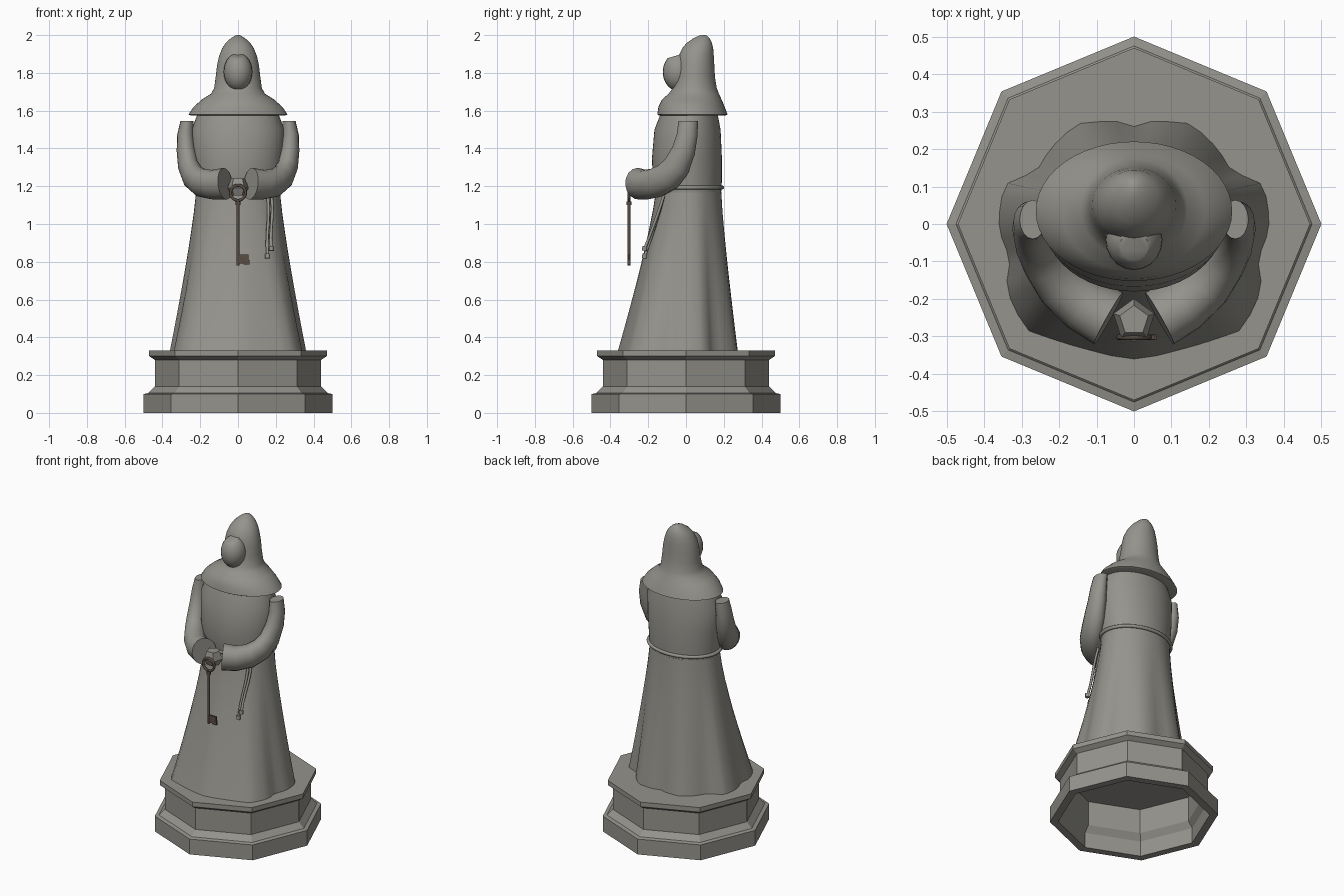
import bpy, bmesh
from math import sin, cos, pi, radians
from mathutils import Vector

cube = bpy.data.objects.get("Cube")
if cube:
    bpy.data.objects.remove(cube)


def material(name, rgb):
    m = bpy.data.materials.new(name)
    m.use_nodes = True
    m.diffuse_color = (*rgb, 1)
    node = m.node_tree.nodes["Principled BSDF"]
    node.inputs["Base Color"].default_value = (*rgb, 1)
    node.inputs["Roughness"].default_value = 0.9
    return m


STONE = material("grey stone", (0.30, 0.293, 0.265))
IRON = material("dark bronze", (0.10, 0.075, 0.055))


def finish(obj, mat, angle):
    obj.data.materials.append(mat)
    bpy.ops.object.select_all(action="DESELECT")
    obj.select_set(True)
    bpy.context.view_layer.objects.active = obj
    if obj.type == "CURVE":
        bpy.ops.object.convert(target="MESH")
    if angle:
        bpy.ops.object.shade_smooth_by_angle(angle=radians(angle))
    return obj


def from_bmesh(name, bm, mat, angle):
    bmesh.ops.recalc_face_normals(bm, faces=bm.faces)
    mesh = bpy.data.meshes.new(name)
    bm.to_mesh(mesh)
    bm.free()
    obj = bpy.data.objects.new(name, mesh)
    bpy.context.collection.objects.link(obj)
    return finish(obj, mat, angle)


def loft(name, rings, mat=STONE, angle=40):
    """Skin a list of equal rings and cap both ends."""
    bm = bmesh.new()
    loops = [[bm.verts.new(p) for p in ring] for ring in rings]
    n = len(loops[0])
    for lo, hi in zip(loops, loops[1:]):
        for i in range(n):
            j = (i + 1) % n
            bm.faces.new((lo[i], lo[j], hi[j], hi[i]))
    bm.faces.new(loops[0])
    bm.faces.new(loops[-1])
    return from_bmesh(name, bm, mat, angle)


def ellipse(z, rx, front, back, n=48):
    cy, ry = (front + back) / 2, (back - front) / 2
    return [Vector((rx * cos(2 * pi * i / n), cy + ry * sin(2 * pi * i / n), z))
            for i in range(n)]


def cord(name, pts, r, mat=STONE, cyclic=False):
    cu = bpy.data.curves.new(name, "CURVE")
    cu.dimensions = "3D"
    cu.bevel_depth, cu.bevel_resolution = r, 2
    cu.use_fill_caps = True
    sp = cu.splines.new("POLY")
    sp.points.add(len(pts) - 1)
    for p, co in zip(sp.points, pts):
        p.co = (*co, 1)
    sp.use_cyclic_u = cyclic
    obj = bpy.data.objects.new(name, cu)
    bpy.context.collection.objects.link(obj)
    return finish(obj, mat, 50)


def box(name, lo, hi, mat):
    bm = bmesh.new()
    bmesh.ops.create_cube(bm, size=1)
    for v in bm.verts:
        v.co = [(a + b) / 2 + c * (b - a) for a, b, c in zip(lo, hi, v.co)]
    return from_bmesh(name, bm, mat, 0)


# Octagonal plinth, hollow below
profile = [(.42, .3), (.42, .14), (.45, .1), (.45, 0), (.5, 0), (.5, .1), (.475, .105),
           (.44, .14), (.44, .28), (.455, .29), (.47, .3), (.47, .33)]
loft("plinth", [[Vector((r * cos(pi * i / 4), r * sin(pi * i / 4), z)) for i in range(8)]
                for r, z in profile], angle=0)

# Robe skirt, folds widening from the waist to a wavy hem
HEM = [.36, .355, .365, .4, .385, .345, .36, .36, .295, .30, .305, .285, .26]
WAIST = ellipse(1.17, .222, -.16, .187)


def hem_point(p):
    a = Vector((p.x, p.y - .0135)).angle_signed(Vector((1, 0)))
    a = a if p.x >= 0 else (pi - a if a > 0 else -pi - a)
    f = min(max((a + pi / 2) / pi * 12, 0), 11.999)
    k = int(f)
    s = (f - k) ** 2 * (3 - 2 * (f - k))
    r = HEM[k] * (1 - s) + HEM[k + 1] * s
    side = 1 if p.x >= 0 else -1
    return Vector((side * r * cos(a), r * sin(a), .33))


skirt = []
for step in range(9):
    u = step / 8
    ring = []
    for p in WAIST:
        q = p.lerp(hem_point(p), u ** 1.2)
        q.z = 1.17 - .84 * u
        ring.append(q)
    skirt.append(ring)
loft("robe_skirt", skirt, angle=60)

# Upper robe
loft("robe_torso", [ellipse(*r) for r in [
    (1.16, .222, -.158, .186), (1.23, .228, -.176, .19), (1.35, .24, -.18, .19),
    (1.5, .246, -.167, .183), (1.62, .2, -.12, .16)]], angle=60)

# Cape and pointed hood
loft("hooded_cape", [ellipse(*r) for r in [
    (1.575, .25, -.143, .21), (1.58, .262, -.152, .22), (1.62, .235, -.146, .205),
    (1.66, .19, -.126, .188), (1.69, .142, -.092, .174), (1.72, .126, -.07, .163),
    (1.78, .118, -.055, .153), (1.84, .111, -.048, .15), (1.89, .1, -.04, .147),
    (1.93, .084, -.02, .144), (1.96, .064, .005, .137), (1.985, .036, .042, .124),
    (1.997, .015, .07, .11), (2.0, .004, .085, .1)]], angle=60)

# Face, with a flat brow
bm = bmesh.new()
bmesh.ops.create_uvsphere(bm, u_segments=20, v_segments=14, radius=1)
for v in bm.verts:
    v.co = (v.co.x * .076, v.co.y * .08 - .043, v.co.z * .1 + 1.805)
cut = bmesh.ops.bisect_plane(bm, geom=bm.verts[:] + bm.edges[:] + bm.faces[:],
                             plane_co=(0, -.05, 1.892), plane_no=(0, -.3, 1), clear_outer=True)
bmesh.ops.holes_fill(bm, edges=[e for e in bm.edges if e.is_boundary])
from_bmesh("face", bm, STONE, 40)

# Sleeves: x, y, z, half width, half depth along the arm
ARM = [(.27, .012, 1.545, .035, .052), (.278, .006, 1.47, .044, .055),
       (.275, -.012, 1.39, .05, .062), (.262, -.05, 1.305, .056, .072),
       (.236, -.098, 1.25, .062, .078), (.195, -.16, 1.218, .067, .08),
       (.135, -.215, 1.208, .073, .08), (.068, -.252, 1.213, .078, .086)]
for side, label in ((1, "left"), (-1, "right")):
    pts = [Vector((side * x, y, z)) for x, y, z, _, _ in ARM]
    a, rings = Vector((side, 0, 0)), []
    for k, c in enumerate(pts):
        t = (pts[min(k + 1, len(pts) - 1)] - pts[max(k - 1, 0)]).normalized()
        if k == 0:
            t = Vector((0, 0, -1))
        a = (a - t * a.dot(t)).normalized()
        b = t.cross(a)
        w, d = ARM[k][3:]
        rings.append([c + a * w * cos(pi * i / 8) + b * d * sin(pi * i / 8) for i in range(16)])
    loft(label + "_sleeve", rings)

# Clasped hands
loft("hands", [[Vector((r * sin(2 * pi * i / 5), -.257 + r * cos(2 * pi * i / 5), z))
                for i in range(5)] for z, r in ((1.15, .035), (1.19, .058), (1.24, .04))], angle=0)

# Rope belt with two hanging ends
cord("rope_belt", [p * 1.02 for p in ellipse(1.17, .226, -.162, .187)], .011, cyclic=True)
for i, (x, low) in enumerate(((.158, .83), (.178, .87))):
    path = [(x + .004 * sin(k * 1.2), -.118 - .1 * (k / 5) ** 1.1, 1.15 + (low - 1.15) * k / 5)
            for k in range(6)]
    cord("rope_end_%d" % (i + 1), path, .008)
    x, y, z = path[-1]
    cord("rope_knot_%d" % (i + 1), [(x, y, z + .012), (x, y - .002, z - .012)], .013)

# Hanging key
KY = -.302
cord("key_ring", [(.04 * cos(pi * i / 10), KY, 1.165 + .04 * sin(pi * i / 10))
                  for i in range(20)], .008, IRON, True)
cord("key_shaft", [(0, KY, 1.13), (0, KY, .78)], .008, IRON)
cord("key_collar", [(0, KY, 1.12), (0, KY, 1.1)], .013, IRON)
box("key_bit", (.004, KY - .006, .79), (.055, KY + .006, .838), IRON)
box("key_tooth", (.03, KY - .007, .785), (.06, KY + .007, .81), IRON)
